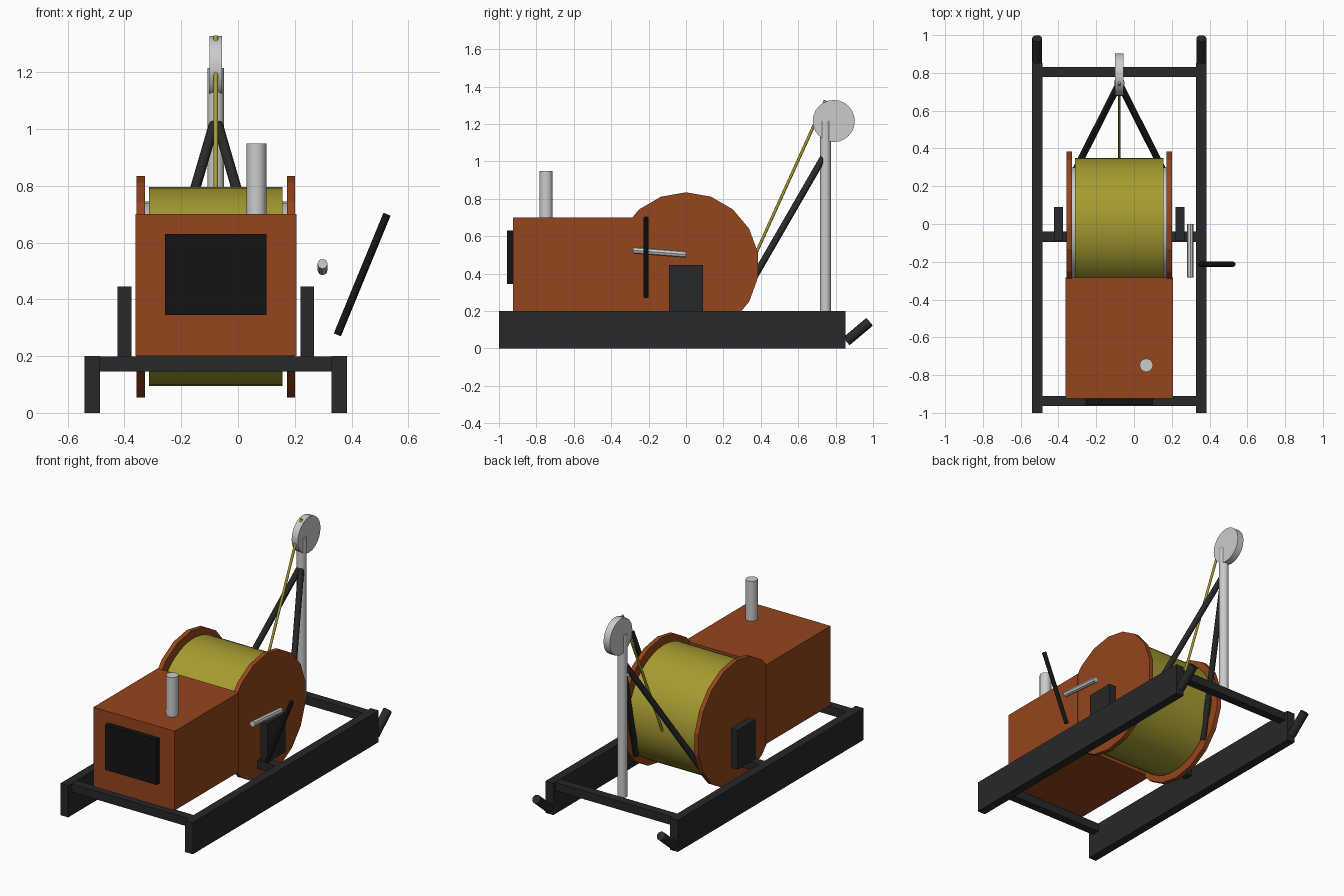
import bpy, math
from mathutils import Vector

if "Cube" in bpy.data.objects:
    bpy.data.objects.remove(bpy.data.objects["Cube"])

CX = -0.078  # centre line of the winch


def material(name, rgb):
    m = bpy.data.materials.new(name)
    m.diffuse_color = (*rgb, 1)
    m.use_nodes = True
    m.node_tree.nodes["Principled BSDF"].inputs["Base Color"].default_value = m.diffuse_color
    return m


RUST = material("rust_paint", (0.30, 0.06, 0.012))
ROPE = material("rope_yellow", (0.38, 0.33, 0.03))
DARK = material("dark_steel", (0.02, 0.021, 0.023))
BLACK = material("black", (0.007, 0.007, 0.007))


def finish(ob, name, mat):
    ob.name = name
    if mat:
        ob.data.materials.append(mat)
    return ob


def box(name, x, y, z, mat=None):
    """Box from (min, max) pairs."""
    bpy.ops.mesh.primitive_cube_add(size=1)
    ob = bpy.context.object
    for v in ob.data.vertices:
        v.co = [(a + b) / 2 + c * (b - a) for c, (a, b) in zip(v.co, (x, y, z))]
    return finish(ob, name, mat)


def rod(name, p, q, r, mat=None, sides=24, smooth=True):
    """Cylinder between two points."""
    p, q = Vector(p), Vector(q)
    bpy.ops.mesh.primitive_cylinder_add(vertices=sides, radius=r, depth=(q - p).length,
                                        location=(p + q) / 2)
    ob = bpy.context.object
    ob.rotation_euler = (q - p).to_track_quat('Z', 'Y').to_euler()
    if smooth:
        bpy.ops.object.shade_smooth_by_angle(angle=math.radians(40))
    return finish(ob, name, mat)


def disc(name, x0, x1, y, z, r, mat=None, sides=32, smooth=True):
    """Cylinder along x with one vertex pointing straight up."""
    bpy.ops.mesh.primitive_cylinder_add(vertices=sides, radius=r, depth=x1 - x0,
                                        location=((x0 + x1) / 2, y, z))
    ob = bpy.context.object
    for v in ob.data.vertices:
        a, b, c = v.co
        v.co = (c, -a, b)
    if smooth:
        bpy.ops.object.shade_smooth_by_angle(angle=math.radians(40))
    return finish(ob, name, mat)


# Sled frame: skids with turned-up tips, and cross members
for side, s in (("left", -1), ("right", 1)):
    x = CX + s * 0.435
    box(f"{side}_skid", (x - 0.0275, x + 0.0275), (-1, 0.853), (0, 0.2), DARK)
    rod(f"{side}_skid_tip", (x, 0.857, 0.038), (x, 0.982, 0.143), 0.027, DARK, 12)
for name, y in (("front", -0.937), ("middle", -0.067), ("rear", 0.804)):
    box(f"{name}_cross_member", (CX - 0.43, CX + 0.43), (y - 0.027, y + 0.027),
        (0.145, 0.198), DARK)

# Winch drum: core, wound rope, flanges and bearing blocks
disc("drum_core", CX - 0.25, CX + 0.25, 0, 0.445, 0.30)
disc("wound_rope", CX - 0.235, CX + 0.235, 0, 0.445, 0.35, ROPE, 48)
for side, s in (("left", -1), ("right", 1)):
    x = CX + s * 0.265
    disc(f"{side}_flange", x - 0.0145, x + 0.0145, 0, 0.445, 0.39, RUST, 18, False)
    x = CX + s * 0.322
    box(f"{side}_bearing_block", (x - 0.024, x + 0.024), (-0.09, 0.09), (0.198, 0.445), DARK)

# Engine housing, radiator grille and exhaust
box("engine_housing", (CX - 0.284, CX + 0.284), (-0.925, -0.283), (0.2, 0.7), RUST)
box("radiator_grille", (CX - 0.179, CX + 0.179), (-0.957, -0.92), (0.345, 0.63), BLACK)
rod("exhaust_pipe", (0.065, -0.748, 0.69), (0.065, -0.748, 0.95), 0.035)

# Controls
rod("crank_handle", (0.298, -0.283, 0.525), (0.298, 0, 0.503), 0.018, None, 8)
rod("brake_lever", (0.35, -0.213, 0.275), (0.525, -0.213, 0.70), 0.0135, BLACK, 12)

# Mast with braces, pulley and running rope
rod("mast", (CX, 0.746, 0.19), (CX, 0.746, 1.215), 0.029)
for side, s in (("left", -1), ("right", 1)):
    rod(f"{side}_mast_brace", (CX, 0.745, 1.04), (CX + s * 0.245, 0.26, 0.2), 0.018, DARK, 12)
disc("pulley", CX - 0.022, CX + 0.022, 0.79, 1.216, 0.1125, None, 24)
rod("running_rope", (CX, 0.345, 0.445), (CX, 0.745, 1.327), 0.008, ROPE, 10)
